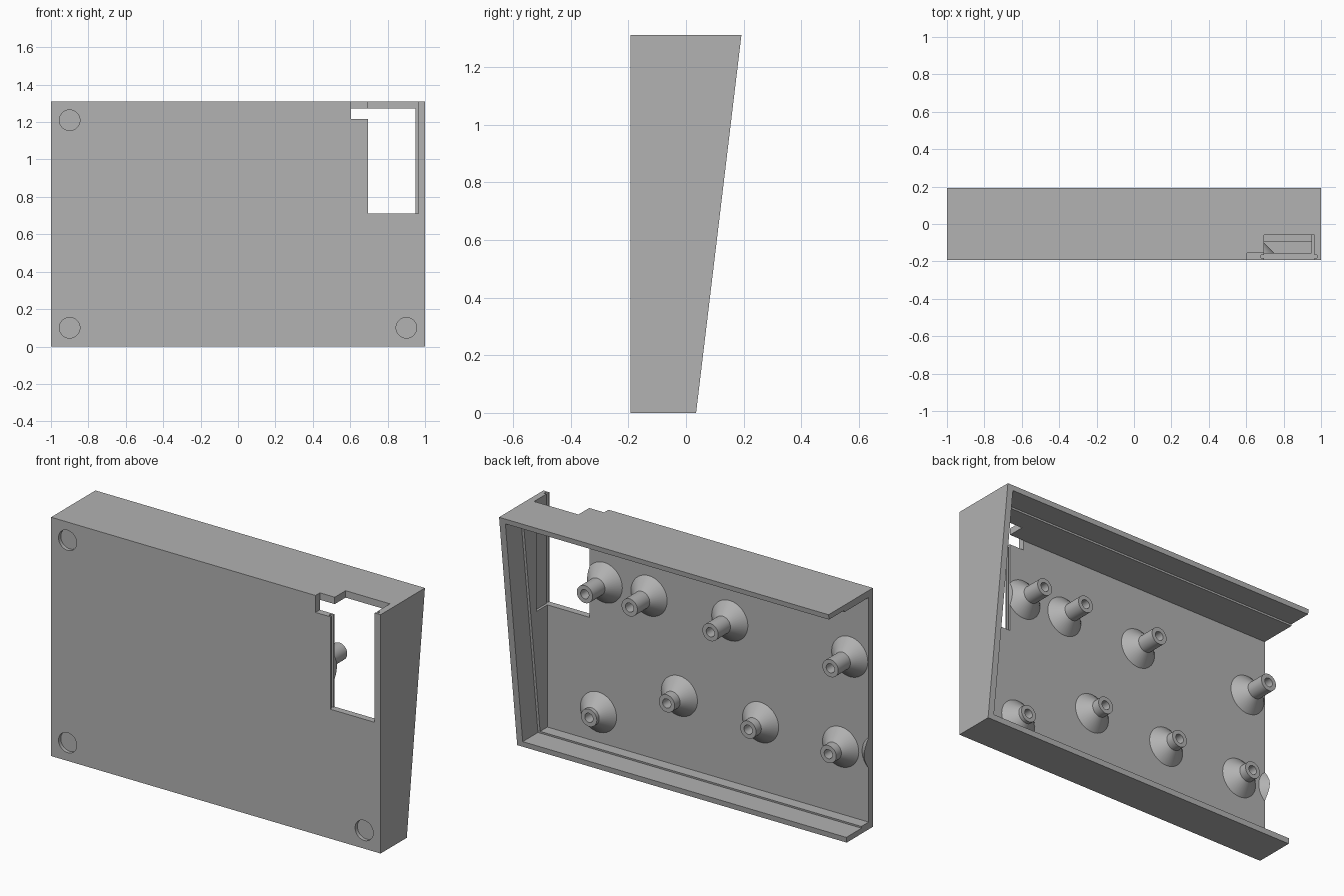
import bpy
import bmesh
import math

# Remove only the default cube
cube = bpy.data.objects.get("Cube")
if cube:
    bpy.data.objects.remove(cube, do_unlink=True)

GREY = (0.445, 0.445, 0.445, 1.0)
grey = bpy.data.materials.new("plain grey")
grey.use_nodes = True
grey.diffuse_color = GREY
grey.node_tree.nodes["Principled BSDF"].inputs["Base Color"].default_value = GREY

HEIGHT = 1.31
FRONT = -0.192
FLOOR = -0.155       # inner face of the front plate
SLOPE = 0.12


def rim_y(z):
    return 0.035 + SLOPE * z


def seat_y(z):
    """Depth of the ledge that carries the rear lid."""
    return rim_y(z) - 0.132


def finish(name, bm):
    bmesh.ops.recalc_face_normals(bm, faces=bm.faces)
    mesh = bpy.data.meshes.new(name)
    bm.to_mesh(mesh)
    bm.free()
    mesh.materials.append(grey)
    obj = bpy.data.objects.new(name, mesh)
    bpy.context.collection.objects.link(obj)
    return obj


def prism(name, outline, x0, x1):
    """Extrude a (y, z) outline along x."""
    bm = bmesh.new()
    face = bm.faces.new([bm.verts.new((x0, y, z)) for y, z in outline])
    grown = bmesh.ops.extrude_face_region(bm, geom=[face])
    verts = [v for v in grown["geom"] if isinstance(v, bmesh.types.BMVert)]
    bmesh.ops.translate(bm, verts=verts, vec=(x1 - x0, 0, 0))
    return finish(name, bm)


def box(name, x0, x1, y0, y1, z0, z1):
    return prism(name, [(y0, z0), (y1, z0), (y1, z1), (y0, z1)], x0, x1)


def lathe(name, profile, x, z, sides=40):
    """Turn a (radius, y) profile around an axis along y."""
    bm = bmesh.new()
    rings = []
    for r, y in profile:
        rings.append([bm.verts.new((x + r * math.cos(a), y, z + r * math.sin(a)))
                      for a in (math.tau * i / sides for i in range(sides))])
    for lower, upper in zip(rings, rings[1:]):
        for i in range(sides):
            j = (i + 1) % sides
            bm.faces.new((lower[i], lower[j], upper[j], upper[i]))
    bm.faces.new(rings[0])
    bm.faces.new(rings[-1])
    return finish(name, bm)


def cut(obj, cutter, keep=False):
    mod = obj.modifiers.new("cut", 'BOOLEAN')
    mod.operation = 'DIFFERENCE'
    mod.solver = 'EXACT'
    mod.object = cutter
    bpy.context.view_layer.objects.active = obj
    bpy.ops.object.modifier_apply(modifier=mod.name)
    if not keep:
        bpy.data.objects.remove(cutter, do_unlink=True)


def window_cutter():
    return box("window_cutter", 0.695, 0.964, -0.4, -0.06, 0.71, 1.5)


# Wedge shaped case, open at the back and at one end
case = prism("case", [(FRONT, 0), (rim_y(0), 0), (rim_y(HEIGHT), HEIGHT), (FRONT, HEIGHT)], -1, 1)

# Main cavity, then the wider recess behind the lid ledge
cut(case, box("cavity_cutter", -1.2, 0.95, FLOOR, 0.5, 0.04, 1.272))
low, high = 0.03, 1.282
cut(case, prism("lid_cutter", [(seat_y(low), low), (0.5, low), (0.5, high), (seat_y(high), high)],
                -1.2, 0.964))

# Window through the plate and top wall, its side notch and its slide slots
cut(case, window_cutter())
cut(case, box("notch_cutter", 0.605, 0.72, -0.4, FLOOR + 0.001, 1.217, 1.5))
cut(case, box("slot_cutter", 0.678, 0.978, -0.181, -0.166, 0.71, 1.5))

# Shallow round foot recesses on the front
for x, z in ((-0.9, 0.1), (-0.9, 1.21), (0.9, 0.1)):
    cut(case, lathe("foot_cutter", [(0.055, -0.4), (0.055, FRONT + 0.02)], x, z))

# Flared screw posts reaching up to the lid
posts = []
places = [(0.605, 0.925), (0.333, 0.925), (-0.157, 0.92), (-0.885, 0.917),
          (0.64, 0.205), (0.149, 0.425), (-0.344, 0.412), (-0.83, 0.408), (-1.07, 0.42)]
for x, z in places:
    tip = seat_y(z)
    post = lathe("screw_post", [(0.11, FLOOR - 0.008), (0.11, FLOOR), (0.048, FLOOR + 0.062),
                                (0.048, tip), (0.025, tip), (0.025, FLOOR + 0.01)], x, z)
    posts.append(post)
cut(posts[0], window_cutter())
cut(posts[-1], box("end_cutter", -2, -1, -1, 1, 0, 1))

# Smooth the round parts, keep edges sharp
bpy.ops.object.select_all(action='DESELECT')
for obj in [case] + posts:
    obj.select_set(True)
bpy.context.view_layer.objects.active = case
bpy.ops.object.shade_smooth_by_angle(angle=math.radians(30))
